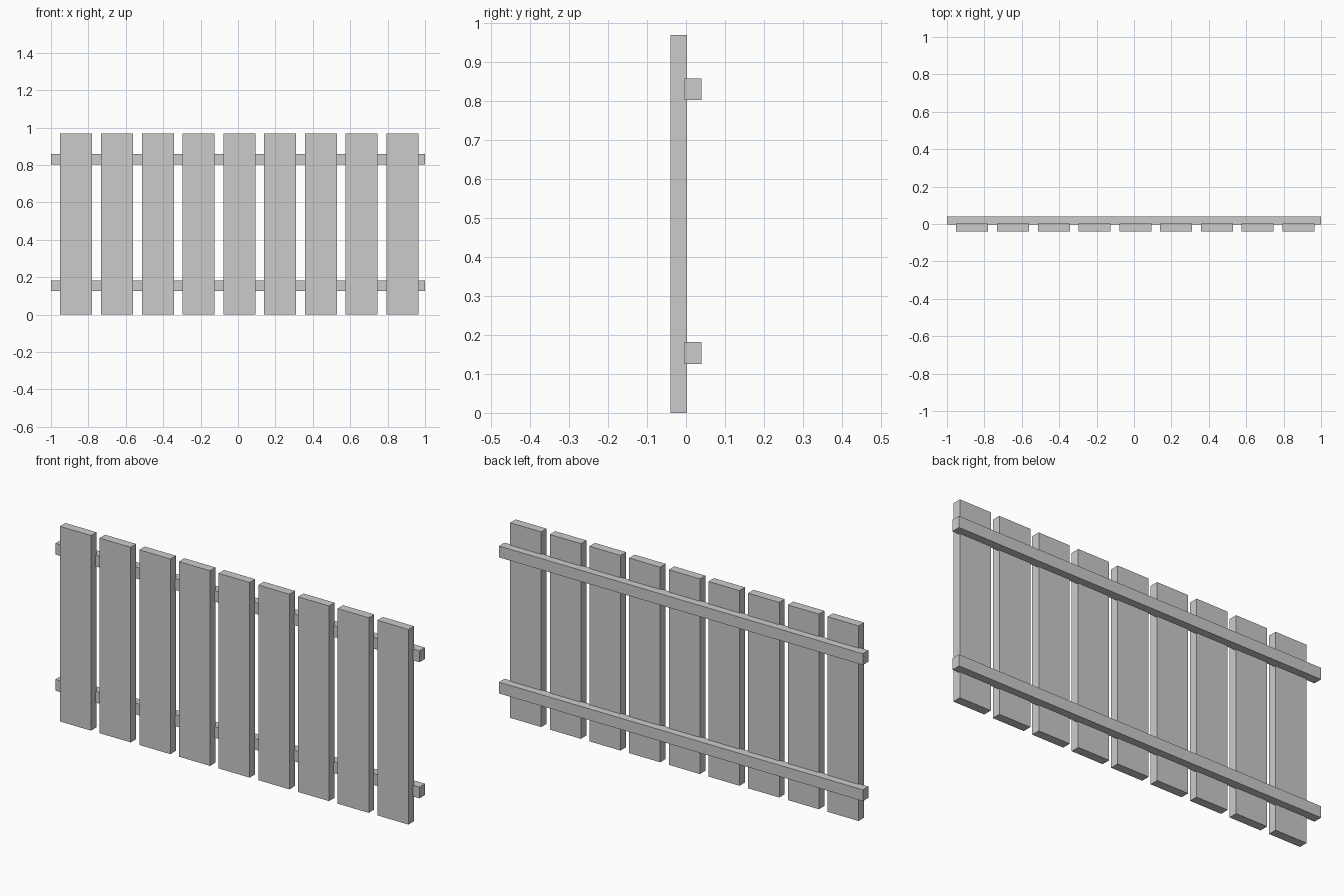
import bpy

if "Cube" in bpy.data.objects:
    bpy.data.objects.remove(bpy.data.objects["Cube"])


def box(name, x0, x1, y0, y1, z0, z1):
    bpy.ops.mesh.primitive_cube_add(
        size=1, location=((x0 + x1) / 2, (y0 + y1) / 2, (z0 + z1) / 2))
    ob = bpy.context.object
    ob.name = name
    ob.scale = (x1 - x0, y1 - y0, z1 - z0)
    bpy.ops.object.transform_apply(location=False, rotation=False, scale=True)
    return ob


# Nine upright planks along the front
WIDTH, STEP, MIDDLE = 0.171, 0.218, 0.007
for i in range(9):
    x = MIDDLE + (i - 4) * STEP
    box(f"plank_{i + 1}", x - WIDTH / 2, x + WIDTH / 2, -0.04, 0.003, 0, 0.969)

# Two horizontal rails behind, slightly sunk into the planks
for name, z in (("lower_rail", 0.126), ("upper_rail", 0.802)):
    box(name, -1, 1, -0.004, 0.04, z, z + 0.056)
